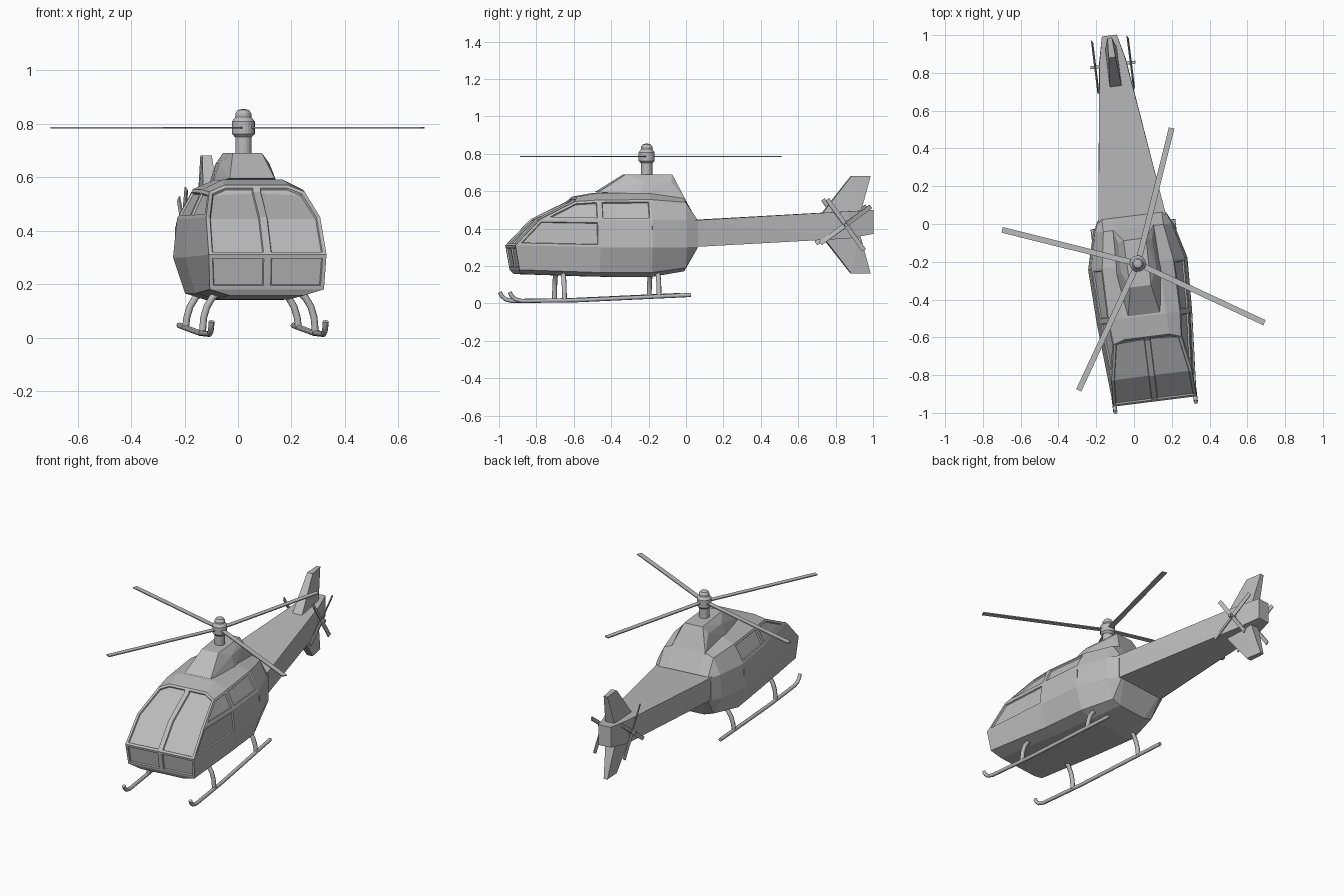
import bpy, bmesh
from math import radians, cos, sin, pi
from mathutils import Matrix, Vector

if "Cube" in bpy.data.objects:
    bpy.data.objects.remove(bpy.data.objects["Cube"])

# The whole aircraft is turned slightly about its mast
FRAME = Matrix.Translation((0.02, -0.21, 0)) @ Matrix.Rotation(radians(7.1), 4, 'Z')

grey = bpy.data.materials.new("plain grey")
grey.use_nodes = True
COLOUR = (0.5, 0.5, 0.5, 1)
grey.diffuse_color = COLOUR
grey.node_tree.nodes["Principled BSDF"].inputs["Base Color"].default_value = COLOUR


def add(name, data):
    obj = bpy.data.objects.new(name, data)
    bpy.context.collection.objects.link(obj)
    obj.matrix_world = FRAME
    data.materials.append(grey)
    return obj


def finish(name, bm, smooth=False):
    bmesh.ops.recalc_face_normals(bm, faces=bm.faces)
    for f in bm.faces:
        f.smooth = smooth and len(f.verts) == 4
    me = bpy.data.meshes.new(name)
    bm.to_mesh(me)
    bm.free()
    return add(name, me)


def solid(name, half):
    """Convex solid from half its corners, mirrored in x."""
    bm = bmesh.new()
    for x, y, z in half:
        for s in (-1, 1):
            bm.verts.new((s * x, y, z))
    bmesh.ops.convex_hull(bm, input=bm.verts)
    bmesh.ops.dissolve_limit(bm, angle_limit=0.02, verts=bm.verts, edges=bm.edges)
    return finish(name, bm)


def lathe(name, profile, sides=20):
    bm = bmesh.new()
    rings = [[bm.verts.new((r * cos(2 * pi * i / sides), r * sin(2 * pi * i / sides), z))
              for i in range(sides)] for r, z in profile]
    for a, b in zip(rings, rings[1:]):
        for i in range(sides):
            j = (i + 1) % sides
            bm.faces.new((a[i], a[j], b[j], b[i]))
    bm.faces.new(rings[0][::-1])
    bm.faces.new(rings[-1])
    return finish(name, bm)


def box(name, size, matrix):
    bm = bmesh.new()
    bmesh.ops.create_cube(bm, size=1)
    bmesh.ops.scale(bm, vec=size, verts=bm.verts)
    bmesh.ops.transform(bm, matrix=matrix, verts=bm.verts)
    return finish(name, bm)


def tube(name, points, radius):
    cu = bpy.data.curves.new(name, 'CURVE')
    cu.dimensions = '3D'
    cu.bevel_depth = radius
    cu.bevel_resolution = 2
    cu.use_fill_caps = True
    sp = cu.splines.new('POLY')
    sp.points.add(len(points) - 1)
    for p, co in zip(sp.points, points):
        p.co = (*co, 1)
    return add(name, cu)


# Cabin: half sections from belly to roof, from nose to tail
NOSE = [(.14, -.70, .157), (.215, -.712, .18), (.222, -.735, .31),
        (.215, -.60, .45), (.18, -.41, .545), (.12, -.39, .57)]
SECTIONS = [NOSE]
for y, rows in (
    (-.28, ((.14, .143), (.215, .165), (.255, .30), (.24, .445), (.19, .553), (.115, .59))),
    (0, ((.14, .14), (.22, .165), (.265, .30), (.25, .445), (.19, .555), (.115, .588))),
    (.19, ((.10, .172), (.16, .19), (.215, .30), (.205, .445), (.16, .54), (.10, .565))),
    (.255, ((.14, .295), (.16, .298), (.18, .302), (.18, .443), (.16, .446), (.10, .45))),
):
    SECTIONS.append([(x, y, z) for x, z in rows])

bm = bmesh.new()
panes = []
for s in (-1, 1):
    def quad(*pts):
        return bm.faces.new([bm.verts.new((s * x, y, z)) for x, y, z in pts])

    def mid(p):
        return (0, p[1], p[2])

    for i, (a, b) in enumerate(zip(SECTIONS, SECTIONS[1:])):
        for k in range(5):
            f = quad(a[k], b[k], b[k + 1], a[k + 1])
            # side windows
            if k == 3 and i < 2 or (k == 2 and i == 0 and s == 1):
                panes.append([f])
        quad(a[0], mid(a[0]), mid(b[0]), b[0])
        quad(a[5], b[5], mid(b[5]), mid(a[5]))
    # nose and windscreen
    front = [quad(mid(NOSE[k]), NOSE[k], NOSE[k + 1], mid(NOSE[k + 1])) for k in range(5)]
    panes += [[front[1]], front[2:]]
    for k in range(5):
        e = SECTIONS[-1]
        quad(e[k], mid(e[k]), mid(e[k + 1]), e[k + 1])
bmesh.ops.remove_doubles(bm, verts=bm.verts, dist=0.0005)
bmesh.ops.recalc_face_normals(bm, faces=bm.faces)
for pane in panes:
    bmesh.ops.inset_region(bm, faces=pane, thickness=0.014, use_even_offset=True)
    bmesh.ops.inset_region(bm, faces=pane, thickness=0.003, depth=-0.008, use_even_offset=True)
finish("cabin", bm)

# Door handles
for s in (-1, 1):
    box("door_handle", (.006, .004, .07), Matrix.Translation((s * .255, .0, .38)))

# Engine cover on the roof
solid("engine_cover", [(.055, -.12, .69), (.06, .13, .69), (.085, -.27, .595),
                       (.095, -.03, .65), (.09, .12, .65), (.12, -.05, .58), (.11, .195, .555)])

# Tail boom with its tapered end
solid("tail_boom", [(.175, .24, .302), (.18, .24, .445), (.072, 1.08, .347), (.07, 1.08, .492),
                    (.04, 1.217, .372), (.04, 1.217, .50)])

# Tail fins, the lower one mirrored
for name, flip in (("upper_fin", False), ("lower_fin", True)):
    pts = [(.032, .935, .47), (.032, 1.145, .47), (.018, 1.10, .68), (.012, 1.205, .68)]
    solid(name, [(x, y, .84 - z if flip else z) for x, y, z in pts])

# Rotor mast, hub and cap
lathe("rotor_mast", [(.03, .67), (.03, .76)])
lathe("rotor_hub", [(.032, .75), (.043, .762), (.043, .808), (.03, .825),
                    (.03, .838), (.022, .85), (.008, .854)])

# Main rotor blades
for angle in (76, 166, 245, 335):
    turn = Matrix.Rotation(radians(angle - 7.1), 4, 'Z')
    box("rotor_blade", (.72, .03, .006), Matrix.Translation((0, 0, .785)) @ turn
        @ Matrix.Translation((.38, 0, 0)))

# Tail rotors, one on each side
for s in (-1, 1):
    hub = Matrix.Translation((s * .095, 1.06, .42))
    box("tail_rotor_shaft", (.07, .016, .016), Matrix.Translation((s * .085, 1.06, .42)))
    for k in range(4):
        turn = Matrix.Rotation(radians(36 + 90 * k), 4, 'X')
        box("tail_rotor_blade", (.005, .16, .024), hub @ turn
            @ Matrix.Translation((0, .088, 0)) @ Matrix.Rotation(radians(15), 4, 'Y'))

# Landing skids with upturned tips and curved struts
for s in (-1, 1):
    tube("skid", [(s * .215, -.765, .06), (s * .215, -.755, .04), (s * .215, -.735, .022),
                  (s * .215, -.70, .013), (s * .215, -.40, .017), (s * .215, .21, .045)], .011)
    for y, foot in ((-.47, .015), (.04, .036)):
        tube("skid_strut", [(s * .213, y, foot), (s * .208, y, .075), (s * .196, y, .115),
                            (s * .175, y, .15), (s * .14, y, .18)], .013)
